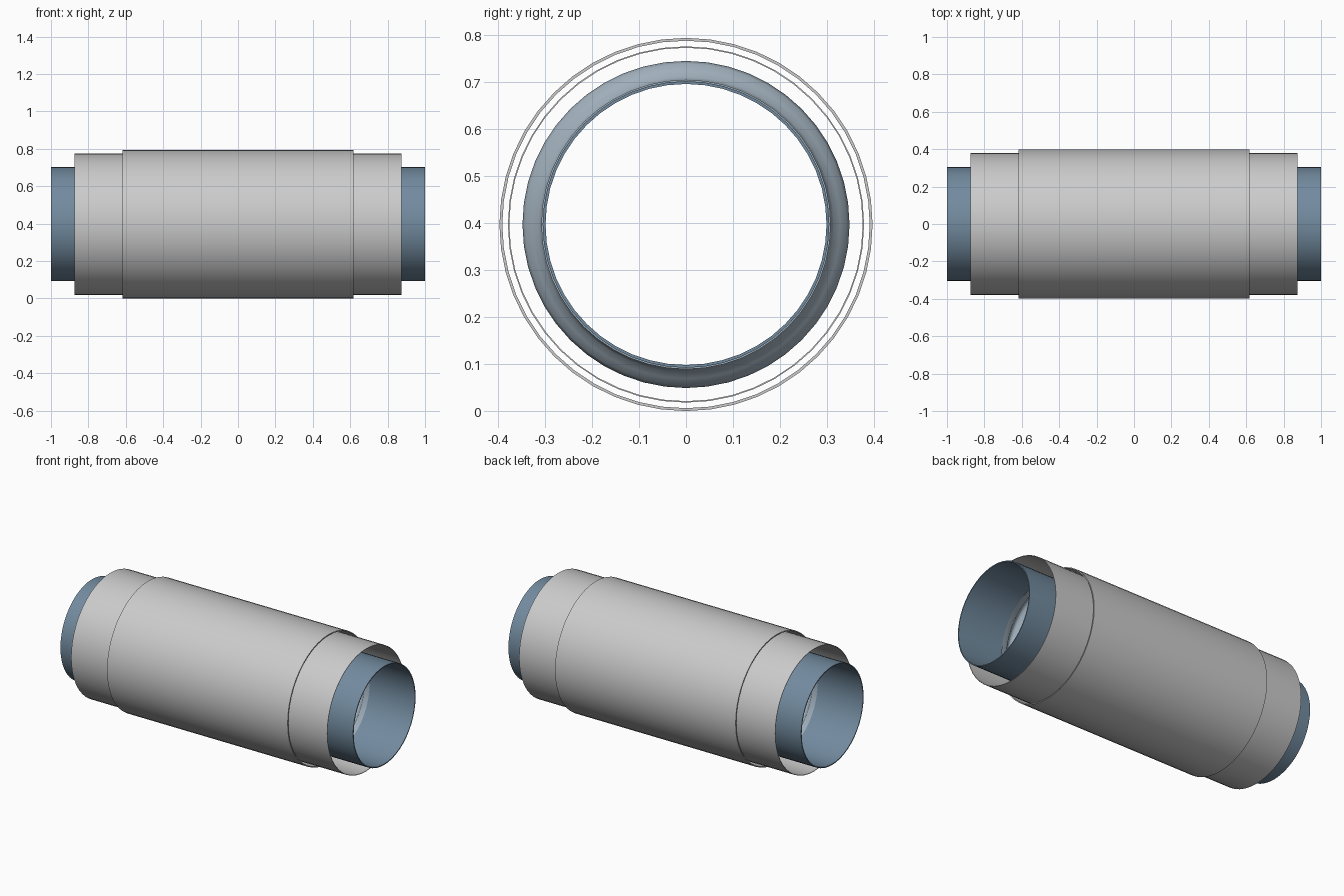
import bpy, bmesh, math

if "Cube" in bpy.data.objects:
    bpy.data.objects.remove(bpy.data.objects["Cube"])

SEGMENTS = 48
AXIS_Z = 0.397


def material(name, color):
    mat = bpy.data.materials.new(name)
    mat.diffuse_color = (*color, 1)
    mat.use_nodes = True
    mat.node_tree.nodes["Principled BSDF"].inputs["Base Color"].default_value = mat.diffuse_color
    return mat


def lathe(name, profile, mat=None, angle=35):
    """Revolve a closed (x, radius) loop around the pipe axis."""
    bm = bmesh.new()
    rings = []
    for i in range(SEGMENTS):
        a = 2 * math.pi * i / SEGMENTS
        rings.append([bm.verts.new((x, r * math.sin(a), AXIS_Z + r * math.cos(a)))
                      for x, r in profile])
    n = len(profile)
    for i in range(SEGMENTS):
        a, b = rings[i], rings[(i + 1) % SEGMENTS]
        for j in range(n):
            k = (j + 1) % n
            bm.faces.new((a[j], a[k], b[k], b[j]))
    bmesh.ops.recalc_face_normals(bm, faces=bm.faces)
    mesh = bpy.data.meshes.new(name)
    bm.to_mesh(mesh)
    bm.free()
    obj = bpy.data.objects.new(name, mesh)
    bpy.context.collection.objects.link(obj)
    if mat:
        mesh.materials.append(mat)
    bpy.ops.object.select_all(action='DESELECT')
    obj.select_set(True)
    bpy.context.view_layer.objects.active = obj
    bpy.ops.object.shade_smooth_by_angle(angle=math.radians(angle))
    return obj


def tube(name, x0, x1, outer, inner, mat=None):
    return lathe(name, [(x0, inner), (x1, inner), (x1, outer), (x0, outer)], mat)


pipe_blue = material("pipe_blue", (0.17, 0.26, 0.35))
bellows_steel = material("bellows_steel", (0.36, 0.44, 0.51))

# Outer casing
tube("outer_casing", -0.617, 0.617, 0.397, 0.391)

# Protective sleeves and pipe stubs at both ends
for side, s in (("left", -1), ("right", 1)):
    tube(f"{side}_sleeve", s * 0.30, s * 0.875, 0.379, 0.376)
    tube(f"{side}_pipe", s * 0.69, s * 1.0, 0.305, 0.299, pipe_blue)

# Corrugated bellows joining the two pipe stubs
HALF, WAVES, STEPS = 0.66, 14, 8
outer = [(0.72, 0.308), (HALF, 0.308)]
count = WAVES * STEPS
for i in range(1, count):
    t = i / count
    r = 0.328 - 0.02 * math.cos(2 * math.pi * WAVES * t)
    outer.append((HALF - 2 * HALF * t, r))
outer += [(-HALF, 0.308), (-0.72, 0.308)]
inner = [(x, r - 0.003) for x, r in reversed(outer)]
lathe("bellows", outer + inner, bellows_steel, angle=60)
